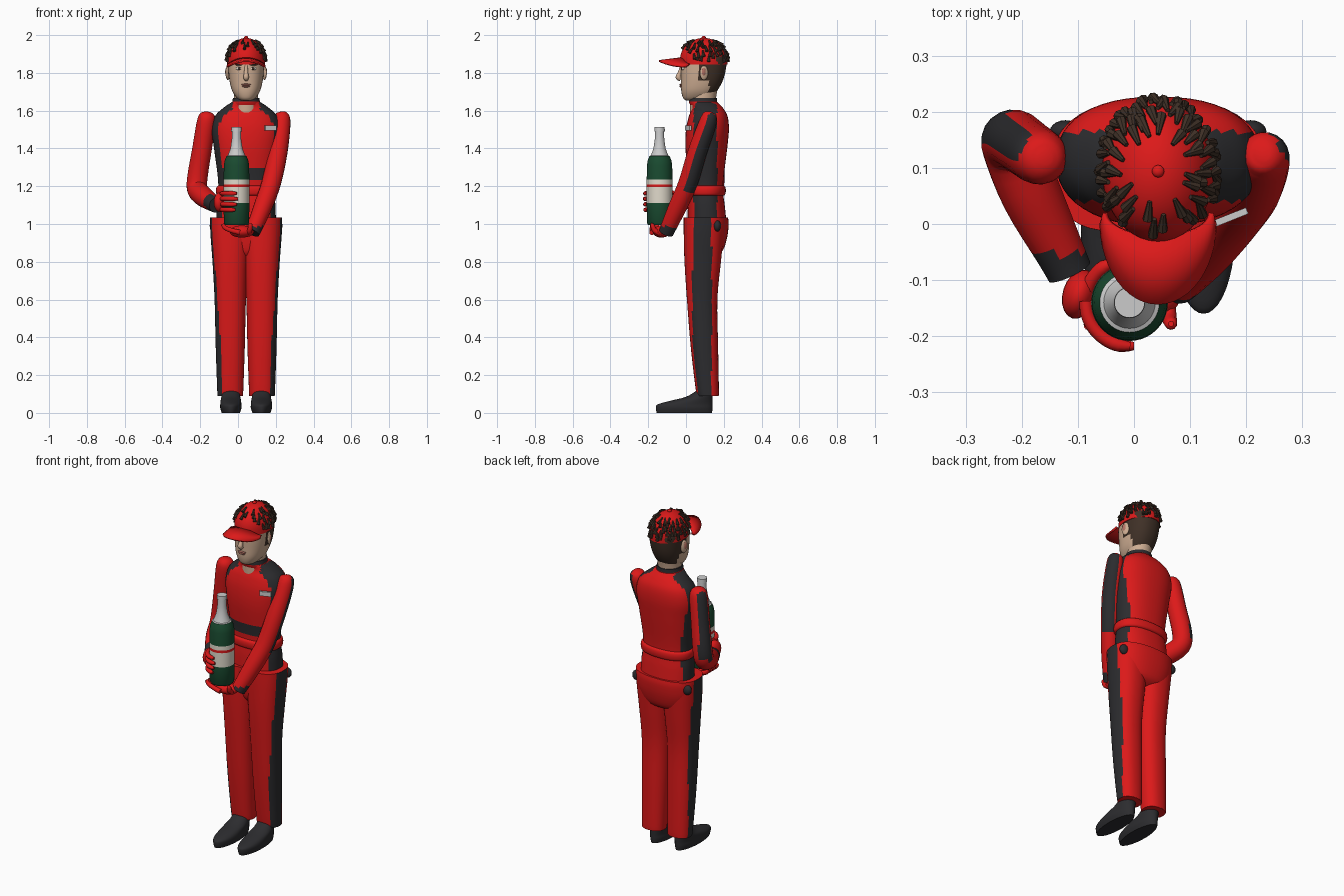
import bpy, bmesh, math, random
from mathutils import Vector, Matrix
random.seed(4)
CX = 0.043  # body centre line


def material(name, rgb):
    m = bpy.data.materials.new(name)
    m.diffuse_color = (*rgb, 1)
    return m


RED = material("red", (0.72, 0.01, 0.01))
BLACK = material("black", (0.025, 0.025, 0.028))
SKIN = material("skin", (0.62, 0.42, 0.29))
HAIR = material("hair", (0.05, 0.03, 0.02))
GREEN = material("glass_green", (0.01, 0.07, 0.03))
CREAM = material("cream", (0.75, 0.7, 0.6))
FOIL = material("foil", (0.6, 0.6, 0.6))
LIP = material("lip", (0.45, 0.17, 0.13))


def finish(name, bm, mats, pick=None, angle=40):
    bmesh.ops.recalc_face_normals(bm, faces=bm.faces)
    bm.normal_update()
    for f in bm.faces:
        f.smooth = True
        if pick:
            f.material_index = int(pick(f.calc_center_median(), f.normal))
    me = bpy.data.meshes.new(name)
    bm.to_mesh(me)
    bm.free()
    for m in mats:
        me.materials.append(m)
    me.set_sharp_from_angle(angle=math.radians(angle))
    ob = bpy.data.objects.new(name, me)
    bpy.context.collection.objects.link(ob)
    return ob


def loft(name, rings, mats, pick=None):
    bm = bmesh.new()
    vs = [[bm.verts.new(p) for p in r] for r in rings]
    n = len(vs[0])
    for a, b in zip(vs, vs[1:]):
        for i in range(n):
            bm.faces.new((a[i], a[(i + 1) % n], b[(i + 1) % n], b[i]))
    bm.faces.new(vs[0])
    bm.faces.new(vs[-1])
    return finish(name, bm, mats, pick)


def smooth(rows, k=4):
    """Catmull-Rom resampling of profile rows"""
    P = [Vector(r) for r in rows]
    out = []
    for i in range(len(P) - 1):
        a, b, c, d = P[max(i - 1, 0)], P[i], P[i + 1], P[min(i + 2, len(P) - 1)]
        for s in range(k):
            t = s / k
            out.append(0.5 * (2 * b + (c - a) * t + (2 * a - 5 * b + 4 * c - d) * t * t
                              + (3 * b - a - 3 * c + d) * t ** 3))
    return out + [P[-1]]


def body(name, cx, rows, mats, pick=None, p=2.3, k=4, n=40):
    """Loft of level rounded sections; row = z, half width, front y, back y"""
    rings = []
    for z, rx, y0, y1 in (smooth(rows, k) if k > 1 else rows):
        ring = []
        for i in range(n):
            c, s = math.cos(i * math.tau / n), math.sin(i * math.tau / n)
            f = lambda v: math.copysign(abs(v) ** (2 / p), v)
            ring.append((cx + rx * f(c), (y0 + y1) / 2 + (y1 - y0) / 2 * f(s), z))
        rings.append(ring)
    return loft(name, rings, mats, pick)


def tube(name, rows, mats, pick=None, n=20, k=4):
    """Round tube; row = x, y, z, radius"""
    R = smooth(rows, k)
    P = [Vector(r[:3]) for r in R]
    rings, u = [], Vector((1, 0.13, 0.07))
    for i, c in enumerate(P):
        t = (P[min(i + 1, len(P) - 1)] - P[max(i - 1, 0)]).normalized()
        u = (u - t * u.dot(t)).normalized()
        w = t.cross(u)
        rings.append([c + max(R[i][3], 0.002) * (u * math.cos(a * math.tau / n) + w * math.sin(a * math.tau / n))
                      for a in range(n)])
    return loft(name, rings, mats, pick)


def ball(name, c, s, mat, rot=0):
    bm = bmesh.new()
    M = Matrix.Translation(c) @ Matrix.Rotation(rot, 4, 'Z') @ Matrix.Diagonal((*s, 1))
    bmesh.ops.create_uvsphere(bm, u_segments=20, v_segments=12, radius=1, matrix=M)
    return finish(name, bm, [mat])


# legs, shoes, pockets
for side, s in (("right", -1), ("left", 1)):
    cx = CX + s * 0.084
    body(side + "_trouser_leg", cx, [
        (0.09, 0.067, 0.06, 0.172), (0.12, 0.069, 0.052, 0.174), (0.35, 0.077, 0.025, 0.17), (0.6, 0.083, 0.005, 0.166),
        (0.8, 0.094, -0.008, 0.185), (0.95, 0.105, -0.012, 0.2), (1.035, 0.107, -0.012, 0.205)],
        [RED, BLACK], lambda c, n: n.x * s > 0.55 and 0.035 < c.y < 0.135)
    body(side + "_shoe", cx - 0.003 * s, [
        (0, 0.048, -0.155, 0.138), (0.025, 0.056, -0.16, 0.14), (0.045, 0.056, -0.15, 0.14), (0.065, 0.054, -0.08, 0.14),
        (0.085, 0.05, 0, 0.14), (0.12, 0.045, 0.06, 0.14)], [BLACK], p=2)
    ball(side + "_pocket", (CX + s * 0.165, 0.165, 0.99), (0.028, 0.02, 0.03), BLACK)
body("trouser_seat", CX, [(0.83, 0.1, 0.03, 0.15), (0.86, 0.145, 0.012, 0.195), (0.93, 0.178, 0.0, 0.218),
                          (1.0, 0.188, -0.006, 0.226), (1.035, 0.19, -0.006, 0.222)], [RED, BLACK],
     lambda c, n: abs(n.x) > 0.6 and 0.035 < c.y < 0.135)

# jacket with dark side panels and waist band
body("jacket", CX, [
    (1.0, 0.158, 0.008, 0.215), (1.1, 0.155, 0.01, 0.205), (1.17, 0.148, 0.015, 0.196), (1.25, 0.15, 0.012, 0.2),
    (1.4, 0.17, -0.003, 0.218), (1.5, 0.182, 0.0, 0.227), (1.57, 0.165, 0.015, 0.22), (1.615, 0.12, 0.032, 0.195),
    (1.645, 0.076, 0.025, 0.165)], [RED, BLACK],
    lambda c, n: (abs(c.x - CX) > 0.07 and 0.04 < c.y < 0.165 and abs(n.x) > 0.3)
    or (1.23 < c.z < 1.31 and n.y < 0.1), k=6, n=48)
body("belt", CX, [(1.15, 0.148, 0.012, 0.2), (1.158, 0.157, 0.003, 0.208), (1.178, 0.16, 0.0, 0.211),
                  (1.195, 0.157, 0.003, 0.208), (1.203, 0.148, 0.012, 0.2)], [RED])
body("collar", CX, [(1.63, 0.078, 0.022, 0.167), (1.648, 0.073, 0.015, 0.165), (1.668, 0.07, 0.02, 0.163)],
     [RED, BLACK], lambda c, n: c.z > 1.648, p=2)
bm = bmesh.new()
bmesh.ops.create_cube(bm, size=1, matrix=Matrix.Translation((0.172, 0.012, 1.508))
                      @ Matrix.Rotation(0.38, 4, 'Z') @ Matrix.Diagonal((0.064, 0.012, 0.026, 1)))
finish("chest_patch", bm, [FOIL])

# arms with dark outer stripe and cuffs
tube("right_arm", [
    (-0.158, 0.118, 1.594, 0.012), (-0.16, 0.118, 1.582, 0.036), (-0.168, 0.12, 1.54, 0.05), (-0.19, 0.135, 1.4, 0.052),
    (-0.213, 0.15, 1.26, 0.054), (-0.216, 0.135, 1.185, 0.054), (-0.182, 0.05, 1.145, 0.054),
    (-0.132, -0.05, 1.11, 0.044), (-0.115, -0.085, 1.1, 0.041)], [RED, BLACK],
    lambda c, n: c.y < -0.052 or (c.z > 1.2 and n.x * -0.85 + n.y * 0.5 > 0.7))
tube("left_arm", [
    (0.23, 0.125, 1.594, 0.012), (0.231, 0.123, 1.582, 0.034), (0.231, 0.115, 1.535, 0.047), (0.211, 0.06, 1.38, 0.051),
    (0.177, 0.012, 1.22, 0.051), (0.135, -0.04, 1.1, 0.049), (0.095, -0.085, 1.0, 0.043),
    (0.075, -0.105, 0.955, 0.04)], [RED, BLACK],
    lambda c, n: c.z < 0.985 or (c.z > 1.18 and n.x * 0.85 + n.y * 0.5 > 0.68))

# bottle
BX, BY = -0.008, -0.14
body("bottle", BX, [(z, r, BY - r, BY + r) for z, r in (
    (0.995, 0.06), (1.005, 0.067), (1.11, 0.068), (1.195, 0.0685), (1.21, 0.0685), (1.235, 0.068), (1.31, 0.067),
    (1.335, 0.063), (1.36, 0.053), (1.363, 0.046), (1.4, 0.032), (1.45, 0.025), (1.49, 0.024), (1.491, 0.028),
    (1.513, 0.027))], [GREEN, CREAM, RED, FOIL],
    lambda c, n: 3 if c.z > 1.36 else 2 if 1.195 < c.z < 1.21 else 1 if 1.11 < c.z < 1.235 else 0, p=2, k=1)

# right hand wrapped around the bottle
ball("right_palm", (-0.097, -0.125, 1.115), (0.03, 0.045, 0.052), RED, -0.3)


def wrap(name, a0, a1, z0, z1, r):
    rows = []
    for i in range(7):
        t = i / 6
        a = math.radians(a0 + (a1 - a0) * t)
        rows.append((BX + 0.078 * math.cos(a), BY + 0.078 * math.sin(a), z0 + (z1 - z0) * t, r if i < 6 else r * 0.6))
    tube(name, rows, [RED], n=10, k=2)


for i in range(4):
    z = 1.075 + 0.029 * i
    wrap(f"right_finger_{i}", 178, 276 - 5 * abs(i - 2), z, z, 0.012)
wrap("right_thumb", 178, 115, 1.135, 1.17, 0.013)

# left hand under the bottle
ball("left_palm", (0.02, -0.13, 0.96), (0.066, 0.045, 0.032), RED, 0.2)
for i in range(4):
    y = -0.18 + 0.027 * i
    tube(f"left_finger_{i}", [(0.01, y, 0.955, 0.014), (-0.035, y, 0.966, 0.013), (-0.068, y, 0.98, 0.012),
                              (-0.082, y, 1.0, 0.009)], [RED], n=10)
tube("left_thumb", [(0.055, -0.13, 0.95, 0.018), (0.062, -0.165, 0.965, 0.014), (0.066, -0.178, 0.995, 0.011),
                    (0.066, -0.178, 1.004, 0.005)], [RED], n=10)

# neck, head with short hair at the back
body("neck", CX, [(1.59, 0.068, 0.022, 0.16), (1.66, 0.064, 0.022, 0.158), (1.75, 0.066, 0.03, 0.175)], [SKIN], p=2)
body("head", CX, [
    (1.655, 0.03, -0.002, 0.1), (1.668, 0.05, -0.016, 0.13), (1.705, 0.074, -0.025, 0.165), (1.76, 0.088, -0.026, 0.195),
    (1.82, 0.094, -0.027, 0.211), (1.88, 0.095, -0.022, 0.215), (1.92, 0.085, 0.0, 0.19)], [SKIN, HAIR],
    lambda c, n: c.z > 1.68 and c.y > (0.12 if c.z < 1.76 else 0.062))
tube("nose", [(CX, -0.02, 1.84, 0.008), (CX, -0.033, 1.8, 0.011), (CX, -0.04, 1.777, 0.015), (CX, -0.028, 1.765, 0.011)],
     [SKIN], n=12)
ball("upper_lip", (CX, -0.026, 1.738), (0.026, 0.009, 0.005), LIP)
ball("lower_lip", (CX, -0.026, 1.729), (0.021, 0.009, 0.006), LIP)
for side, s in (("right", -1), ("left", 1)):
    ball(side + "_eye", (CX + s * 0.037, -0.015, 1.823), (0.018, 0.009, 0.009), CREAM, s * 0.25)
    ball(side + "_pupil", (CX + s * 0.036, -0.021, 1.823), (0.008, 0.005, 0.008), HAIR)
    ball(side + "_brow", (CX + s * 0.038, -0.018, 1.843), (0.022, 0.007, 0.004), HAIR, s * 0.25)
    ball(side + "_ear", (CX + s * 0.097, 0.095, 1.8), (0.01, 0.023, 0.038), SKIN, s * 0.35)
    ball(side + "_ear_hollow", (CX + s * 0.104, 0.094, 1.805), (0.006, 0.012, 0.022), LIP, s * 0.35)

# cap: crown, brim and button
CY, CZ = 0.094, 1.868
SZ = Vector((0.1, 0.126, 0.117))


def dome(t, a, off=0.0):
    d = Vector((math.sin(t) * math.cos(a), math.sin(t) * math.sin(a), math.cos(t)))
    return Vector((CX, CY, CZ)) + Vector(d[i] * (SZ[i] + off) for i in range(3))


crown = [[dome(t * math.pi / 24 + 0.01, a * math.tau / 40) for a in range(40)] for t in range(13)]
crown.append([p - Vector((0, 0, 0.022)) for p in crown[-1]])
loft("cap_crown", crown, [RED])
bm = bmesh.new()
rows = []
for i in range(25):
    c, s = math.cos(math.pi * i / 24), math.sin(math.pi * i / 24)
    rows.append([bm.verts.new((CX + (0.094 + 0.006 * v) * c, 0.02 - (0.04 + 0.103 * v) * s - 0.02 * v,
                               1.878 - 0.032 * c * c - 0.015 * v)) for v in (0, 0.5, 1)])
for a, b in zip(rows, rows[1:]):
    for j in range(2):
        bm.faces.new((a[j], b[j], b[j + 1], a[j + 1]))
brim = finish("cap_brim", bm, [RED])
mod = brim.modifiers.new("thickness", 'SOLIDIFY')
mod.thickness, mod.offset = 0.01, 0
ball("cap_button", (CX, CY, 1.987), (0.011, 0.011, 0.009), RED)

# braids lying over the cap
bm = bmesh.new()
for t0, count in ((0.5, 13), (0.68, 19), (0.88, 24), (1.08, 27), (1.28, 29)):
    for i in range(count):
        a = math.tau * (i + random.uniform(-0.3, 0.3)) / count
        front = -math.sin(a)
        if (t0 > 0.75 and front > 0.8) or (t0 > 1.05 and front > 0.55) or random.random() < 0.1:
            continue
        t = t0 + random.uniform(-0.06, 0.06)
        p, q = dome(t, a, 0.003), dome(t + random.uniform(0.26, 0.36), a + random.uniform(-0.12, 0.12), 0.006)
        M = Matrix.Translation((p + q) / 2) @ (q - p).to_track_quat('Z', 'Y').to_matrix().to_4x4()
        bmesh.ops.create_cone(bm, cap_ends=True, segments=7, radius1=0.004, radius2=0.0095,
                              depth=(q - p).length, matrix=M)
finish("braids", bm, [HAIR])
